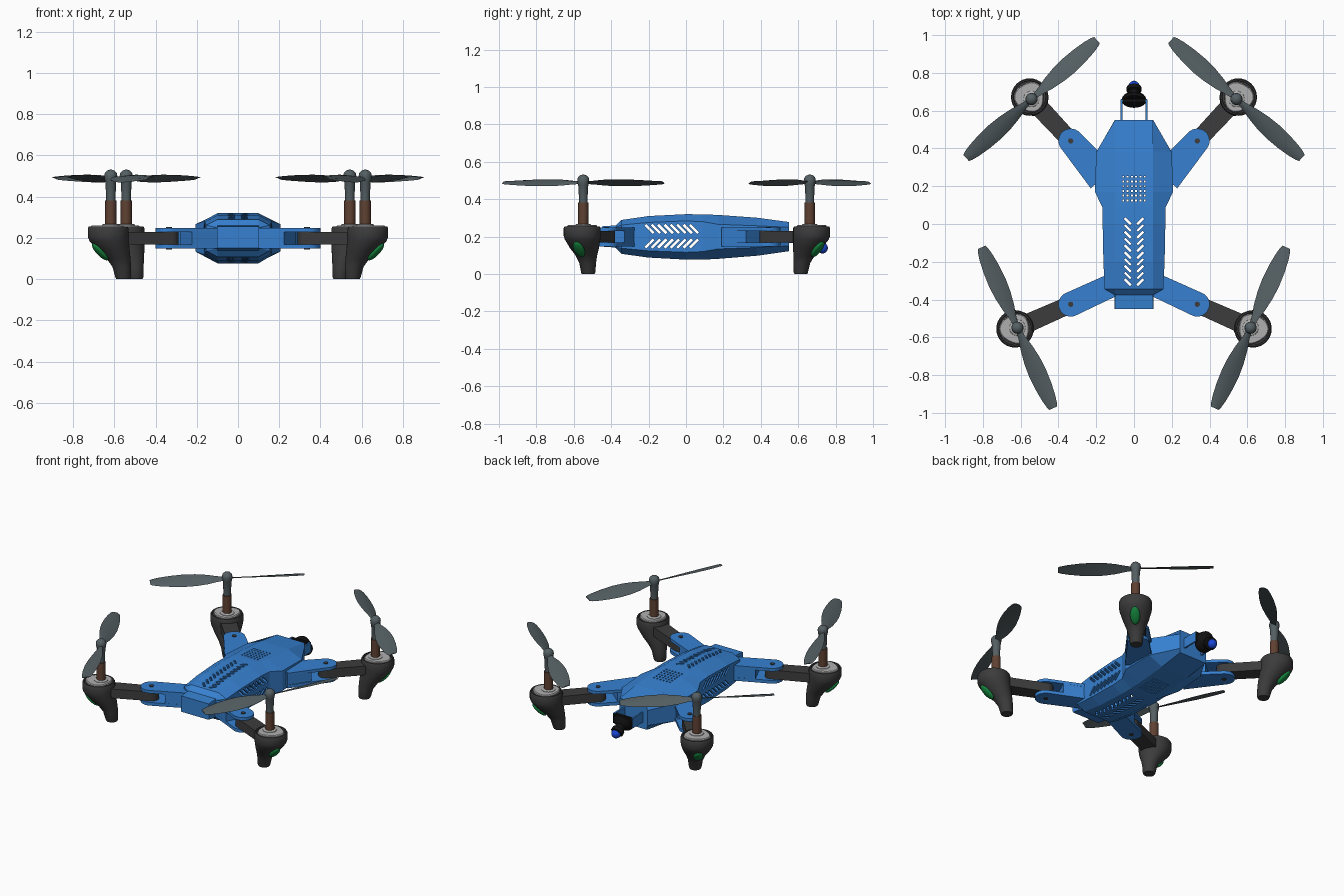
import bpy, bmesh, math
from math import sin, cos, pi, radians
from mathutils import Vector, Matrix

if "Cube" in bpy.data.objects:
    bpy.data.objects.remove(bpy.data.objects["Cube"])


def material(name, rgb):
    m = bpy.data.materials.new(name)
    m.diffuse_color = (*rgb, 1)
    m.use_nodes = True
    m.node_tree.nodes["Principled BSDF"].inputs["Base Color"].default_value = m.diffuse_color
    return m


BLUE = material("blue", (0.038, 0.22, 0.64))
DARK = material("dark", (0.045, 0.045, 0.045))
BLADE = material("blade_grey", (0.09, 0.115, 0.125))
BROWN = material("brown", (0.115, 0.053, 0.032))
LIGHT = material("light_grey", (0.43, 0.43, 0.43))
GREEN = material("green", (0.007, 0.22, 0.045))
BLACK = material("black", (0.006, 0.006, 0.006))
LENS = material("lens_blue", (0.01, 0.06, 0.65))


def loft(name, parts, mat=None, mirror=False, smooth=False):
    """Skin each list of equal-sized rings into a closed solid, all in one object."""
    bm = bmesh.new()
    for rings in parts:
        vs = [[bm.verts.new(p) for p in ring] for ring in rings]
        n = len(vs[0])
        for a, b in zip(vs, vs[1:]):
            for i in range(n):
                j = (i + 1) % n
                bm.faces.new((a[i], a[j], b[j], b[i]))
        bm.faces.new(vs[0])
        bm.faces.new(vs[-1])
    bmesh.ops.recalc_face_normals(bm, faces=bm.faces)
    me = bpy.data.meshes.new(name)
    bm.to_mesh(me)
    bm.free()
    ob = bpy.data.objects.new(name, me)
    bpy.context.collection.objects.link(ob)
    if mat:
        me.materials.append(mat)
    if smooth:
        me.polygons.foreach_set("use_smooth", [True] * len(me.polygons))
        me.set_sharp_from_angle(angle=radians(35))
    if mirror:
        ob.modifiers.new("mirror", 'MIRROR').use_mirror_merge = False
    return ob


def circle(c, r, z, n=32, lobe=0.0):
    return [(c[0] + (r + lobe * cos(3 * a)) * cos(a), c[1] + (r + lobe * cos(3 * a)) * sin(a), z)
            for a in (2 * pi * i / n for i in range(n))]


def turned(c, profile, n=32):
    return [circle(c, r, z, n) for z, r in profile]


def moved(rings, matrix):
    return [[matrix @ Vector(p) for p in ring] for ring in rings]


def prism(outline, z0, z1):
    return [[(x, y, z) for x, y in outline] for z in (z0, z1)]


def link(p, q, r0, r1, rounded=True):
    """Strap outline: flat at p, round (or flat) at q."""
    d = (q - p).normalized()
    s = Vector((-d.y, d.x))
    angles = [pi * i / 14 for i in range(15)] if rounded else [0, pi]
    return [p - s * r0] + [q - s * r1 * cos(a) + d * r1 * sin(a) for a in angles] + [p + s * r0]


def quad(u, v, ang, hl, hw):
    a, b = Vector((cos(ang), sin(ang))) * hl, Vector((-sin(ang), cos(ang))) * hw
    c = Vector((u, v))
    return [c - a - b, c + a - b, c + a + b, c - a + b]


# Body shell: y, top half width, top z, side half width, side top z, side bottom z, bottom z
STATIONS = [(-.45, .1, .255, .102, .25, .155, .15), (-.375, .1, .26, .102, .25, .15, .14),
            (-.345, .1, .289, .155, .262, .138, .108), (-.2, .1, .31, .162, .276, .124, .088),
            (0, .1, .32, .166, .284, .116, .077), (.09, .1, .319, .168, .28, .12, .077),
            (.17, .1, .316, .207, .266, .134, .081), (.38, .1, .301, .2, .258, .142, .098),
            (.55, .1, .278, .102, .25, .15, .122)]


def body_rings(t):
    rings = []
    for y, a, zt, w, st, sb, zb in STATIONS:
        half = [(a - t, zt - t), (w - t, st - t / 2), (w - t, sb + t / 2), (a - t, zb + t)]
        yy = max(-.45 + t, min(.55 - t, y))
        rings.append([(x, yy, z) for x, z in half] + [(-x, yy, z) for x, z in reversed(half)])
    return rings


body = loft("body_shell", [body_rings(0)], BLUE)
inner = loft("inner_cutter", [body_rings(.012)])

# Vent cutters: chevrons and dot grid on top, two slanted rows through the sides
top = [prism(quad(s * .033, .015 - i * .036, s * radians(45), .023, .006), 0, .5)
       for s in (-1, 1) for i in range(10)]
top += [prism(quad(-.057 + i * .0228, .125 + j * .025, 0, .005, .005), 0, .5)
        for i in range(6) for j in range(6)]
side = [[[(x, p.x, p.y) for p in quad(-.195 + i * .034, z, ang, .032, .007)] for x in (-.5, .5)]
        for z, ang in ((.241, radians(-45)), (.163, radians(45))) for i in range(8)]
cutters = [inner, loft("top_vent_cutter", top), loft("side_vent_cutter", side)]
for c in cutters:
    c.hide_render = True
    m = body.modifiers.new("cut", 'BOOLEAN')
    m.operation, m.solver, m.object = 'DIFFERENCE', 'EXACT', c
bpy.context.view_layer.objects.active = body
for m in list(body.modifiers):
    bpy.ops.object.modifier_apply(modifier=m.name)
for c in cutters:
    bpy.data.objects.remove(c)

BLADE_PROFILE = [(.015, .014), (.06, .022), (.12, .037), (.19, .048), (.26, .052),
                 (.34, .048), (.41, .039), (.45, .03), (.466, .023)]


def blade(c, heading, lean):
    """Pitched blade; lean=+1 raises the counter-clockwise edge."""
    d = Vector((cos(heading), sin(heading), 0))
    s = Vector((-d.y, d.x, 0))
    rings = []
    for r, w in BLADE_PROFILE:
        pitch = radians(28 - 28 * r) * lean
        u = s * cos(pitch) + Vector((0, 0, sin(pitch)))
        n = d.cross(u)
        o = Vector((c[0], c[1], .488)) + d * r
        rings.append([o + u * w * k + n * h for k, h in
                      ((-1, 0), (-.5, .005), (.3, .006), (1, 0), (.3, .001), (-.5, 0))])
    return rings


# Four arms, built on +x and mirrored: body root, root half width, pivot, pod centre, blade angle, lean
ARMS = [("front", (.125, -.328), .062, (.335, -.425), (.63, -.555), radians(66), -1),
        ("rear", (.165, .245), .085, (.335, .44), (.552, .672), radians(138), 1)]
for tag, root, rw, pivot, pod, heading, lean in ARMS:
    root, pivot, pod = Vector(root), Vector(pivot), Vector(pod)
    out = (pod - pivot).normalized()
    shaft = pod - out * .014

    # Blue fork and its screws
    strap = link(root, pivot, rw, .065)
    mid = root.lerp(pivot, .6)
    loft(tag + "_fork", [prism(strap, .229, .248), prism(strap, .148, .169),
                         prism(link(root, mid, rw - .002, .064, False), .15, .247)], BLUE, True)
    loft(tag + "_screws", [turned(pivot, [(.245, .014), (.252, .014)], 12),
                           turned(pivot, [(.144, .014), (.15, .014)], 12)], DARK, True)

    # Dark arm
    loft(tag + "_arm", [prism(link(pod - out * .03, pivot, .05, .046), .169, .229)], DARK, True)

    # Motor pod leaning inward to its foot
    rings = [circle(pod - out * t, r, z) for z, r, t in
             ((0, .034, .08), (.008, .038, .08), (.06, .045, .072), (.1, .058, .055),
              (.14, .078, .029), (.185, .095, .005), (.205, .099, 0), (.245, .099, 0),
              (.255, .094, 0), (.255, .087, 0), (.247, .085, 0))]
    loft(tag + "_motor_pod", [rings], DARK, True, True)

    # Light cover, motor, shaft and hub
    loft(tag + "_pod_cover", [[circle(pod, r, z, 36, .005) for z, r in ((.24, .079), (.256, .079), (.261, .074))],
                              turned(shaft, [(.25, .045), (.264, .042), (.268, .036)])], LIGHT, True, True)
    loft(tag + "_motor", [turned(shaft, [(.25, .027), (.382, .027)], 24)], BROWN, True, True)
    loft(tag + "_shaft_hub", [turned(shaft, [(.38, .022), (.47, .026), (.475, .028), (.5, .032),
                                             (.515, .029), (.526, .019), (.531, .006)], 24)],
         BLADE, True, True)
    loft(tag + "_propeller", [blade(shaft, heading + k * pi, lean) for k in (0, 1)], BLADE, True, True)

    # Green lamp set in the outer slope of the pod
    place = (Matrix.Translation((pod.x + out.x * .043, pod.y + out.y * .043, .132))
             @ Matrix.Rotation(math.atan2(out.y, out.x), 4, 'Z') @ Matrix.Rotation(radians(45), 4, 'Y')
             @ Matrix.Diagonal((.016, .03, .056, 1)))
    ball = turned((0, 0), [(-cos(pi * i / 12), sin(pi * i / 12) + .001) for i in range(13)], 20)
    loft(tag + "_lamp", [moved(ball, place)], GREEN, True, True)

# Camera bracket: two thin rails
loft("camera_rail", [prism([(.06, .54), (.071, .54), (.071, .66), (.06, .66)], .165, .23)], BLUE, True)

# Camera: turned housing tipped down at the rear end, with a ball lens
tip = Matrix.Translation((0, .648, .19)) @ Matrix.Rotation(radians(-122), 4, 'X')
housing = turned((0, 0), [(0, .062), (.012, .066), (.024, .06), (.044, .032), (.062, .028),
                          (.066, .039), (.088, .039), (.092, .03)], 24)
loft("camera_mount_plate", [prism([(-.07, .645), (.07, .645), (.07, .662), (-.07, .662)], .165, .23)], BLACK)
loft("camera_housing", [moved(housing, tip)], BLACK, False, True)
lens = turned((0, 0), [(.096 - .029 * cos(pi * i / 12), .029 * sin(pi * i / 12) + .0002) for i in range(13)], 24)
loft("camera_lens", [moved(lens, tip)], LENS, False, True)
